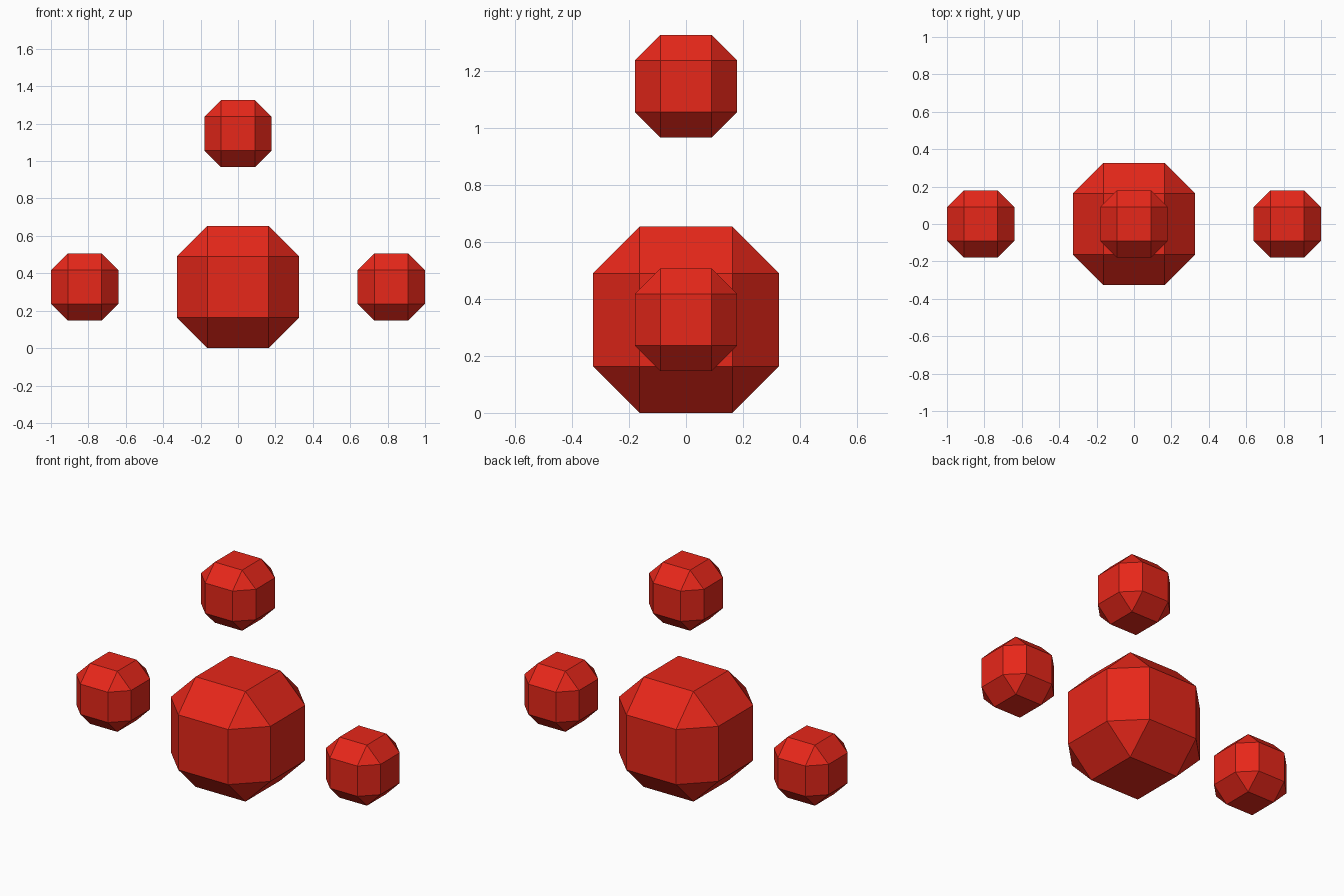
import bpy
import bmesh

if "Cube" in bpy.data.objects:
    bpy.data.objects.remove(bpy.data.objects["Cube"])

red = bpy.data.materials.new("red")
red.diffuse_color = (0.8, 0.02, 0.01, 1)
red.use_nodes = True
red.node_tree.nodes["Principled BSDF"].inputs["Base Color"].default_value = red.diffuse_color

CORE_R = 0.327   # half width of the central ball
SMALL_R = 0.18   # half width of the outer balls
REACH = 0.82     # distance from centre to outer balls


def faceted_ball(name, radius, location):
    # Cube with every edge chamfered by half its half-width
    bm = bmesh.new()
    bmesh.ops.create_cube(bm, size=2 * radius)
    bmesh.ops.bevel(bm, geom=bm.edges[:], offset=radius / 2,
                    offset_type='OFFSET', segments=1, affect='EDGES')
    mesh = bpy.data.meshes.new(name)
    bm.to_mesh(mesh)
    bm.free()
    mesh.materials.append(red)
    obj = bpy.data.objects.new(name, mesh)
    obj.location = location
    bpy.context.collection.objects.link(obj)
    return obj


# Central ball standing on the ground
faceted_ball("centre_ball", CORE_R, (0, 0, CORE_R))

# Outer balls: left, right and above
for name, x, z in (("left_ball", -REACH, 0), ("right_ball", REACH, 0),
                   ("top_ball", 0, REACH)):
    faceted_ball(name, SMALL_R, (x, 0, CORE_R + z))
